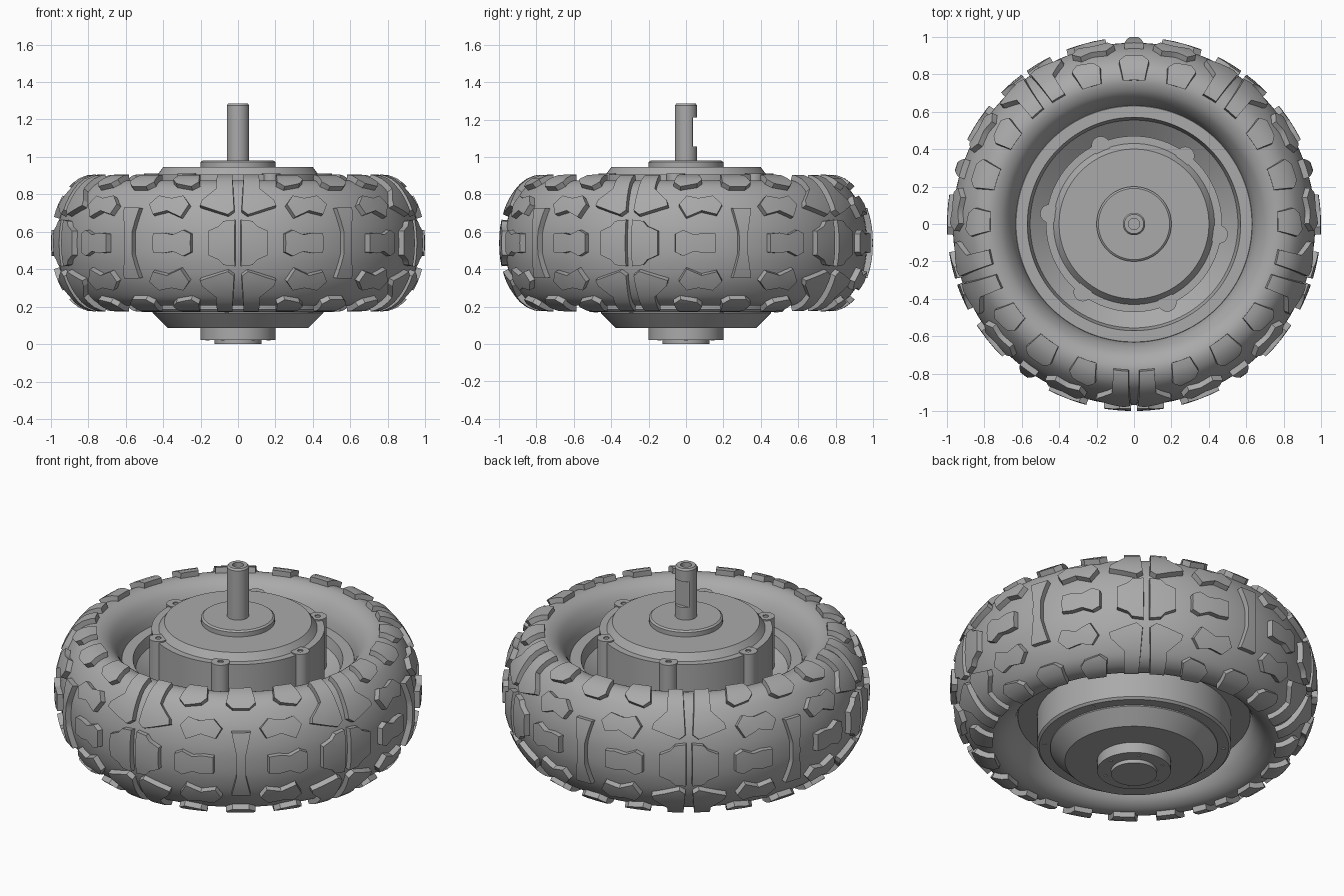
import bpy, bmesh, math
from mathutils import Vector

cube = bpy.data.objects.get("Cube")
if cube:
    bpy.data.objects.remove(cube, do_unlink=True)

MID = 0.54  # height of the wheel's middle plane

grey = bpy.data.materials.new("plain_grey")
grey.use_nodes = True
grey.diffuse_color = (0.4, 0.4, 0.4, 1)
grey.node_tree.nodes["Principled BSDF"].inputs["Base Color"].default_value = (0.4, 0.4, 0.4, 1)


def finish(name, bm, angle=30):
    bmesh.ops.recalc_face_normals(bm, faces=bm.faces)
    mesh = bpy.data.meshes.new(name)
    bm.to_mesh(mesh)
    bm.free()
    mesh.materials.append(grey)
    ob = bpy.data.objects.new(name, mesh)
    bpy.context.collection.objects.link(ob)
    bpy.ops.object.select_all(action='DESELECT')
    ob.select_set(True)
    bpy.context.view_layer.objects.active = ob
    bpy.ops.object.shade_smooth_by_angle(angle=math.radians(angle))
    return ob


def add_lathe(bm, profile, steps=96, center=(0, 0), closed=False):
    """Spin (radius, z) points around a vertical axis."""
    cx, cy = center
    vs = [bm.verts.new((cx + r, cy, z)) for r, z in profile]
    es = [bm.edges.new(p) for p in zip(vs, vs[1:])]
    if closed:
        es.append(bm.edges.new((vs[-1], vs[0])))
    bmesh.ops.spin(bm, geom=vs + es, cent=(cx, cy, 0), axis=(0, 0, 1),
                   angle=math.tau, steps=steps, use_merge=True)
    bmesh.ops.remove_doubles(bm, verts=bm.verts, dist=1e-5)


def lathe(name, profile, **kw):
    bm = bmesh.new()
    add_lathe(bm, profile, **kw)
    return finish(name, bm)


def smooth_path(pts, n=8):
    """Catmull-Rom curve through the points."""
    p = [Vector(q) for q in pts]
    out = []
    for i in range(1, len(p) - 2):
        a, b, c, d = p[i - 1:i + 3]
        for k in range(n):
            t = k / n
            out.append(0.5 * (2 * b + (c - a) * t + (2 * a - 5 * b + 4 * c - d) * t ** 2
                              + (3 * b - a - 3 * c + d) * t ** 3))
    return out + [p[-2]]


# Tyre carcass: half section from crown to bead, mirrored about the middle plane
half = smooth_path([(0.96, -0.1), (0.968, 0), (0.96, 0.1), (0.93, 0.2), (0.875, 0.285),
                    (0.82, 0.325), (0.76, 0.333), (0.70, 0.305), (0.655, 0.245),
                    (0.63, 0.17), (0.62, 0.1)])
section = [(r, MID - h) for r, h in reversed(half[1:])] + [(r, MID + h) for r, h in half]
lathe("tyre", section, closed=True, steps=120)


def on_tyre(angle, s, lift):
    """Point at an angle, an arc length s from the crown, and a height off the rubber."""
    left = abs(s)
    for a, b in zip(half, half[1:]):
        step = (b - a).length
        if left <= step:
            break
        left -= step
    d = (b - a).normalized()
    q = a + d * left + Vector((d.y, -d.x)) * lift
    t = math.radians(angle - 90)
    return (q.x * math.cos(t), q.x * math.sin(t), MID + math.copysign(q.y, s))


def add_knob(bm, outline):
    """Raised block: cut the flat outline into strips, extrude, wrap onto the tyre."""
    kb = bmesh.new()
    kb.faces.new([kb.verts.new((a, s * 100, 0)) for a, s in outline])
    for axis in (Vector((1, 0, 0)), Vector((0, 1, 0))):
        for k in range(-48, 420, 4):
            if any(v.co.dot(axis) < k for v in kb.verts) and any(v.co.dot(axis) > k for v in kb.verts):
                bmesh.ops.bisect_plane(kb, geom=kb.verts[:] + kb.edges[:] + kb.faces[:],
                                       plane_co=axis * k, plane_no=axis)
    mid = sum((v.co for v in kb.verts), Vector()) / len(kb.verts)
    res = bmesh.ops.extrude_face_region(kb, geom=kb.faces[:], use_keep_orig=True)
    for v in kb.verts:
        v.co.z = -0.012
    for v in res["geom"]:
        if isinstance(v, bmesh.types.BMVert):
            v.co = mid + (v.co - mid) * 0.95
            v.co.z = 0.031
    kb.verts.index_update()
    new = [bm.verts.new(on_tyre(v.co.x, v.co.y / 100, v.co.z)) for v in kb.verts]
    for f in kb.faces:
        bm.faces.new([new[v.index] for v in f.verts])
    kb.free()


def both_ends(pts):
    return pts + [(a, -s) for a, s in reversed(pts)]


# Tread outlines in (degrees, arc length); the pattern repeats five times
crown_pair = both_ends([(0.8, .125), (4.5, .118), (6, .09), (9.5, .065)])
crown_waisted = both_ends([(14.5, .05), (17, .07), (20.5, .045), (24, .055), (27.5, .05)])
cross_bar = both_ends([(34.5, .06), (32.8, .19), (39.2, .19), (37.5, .06)])
outer_block = [(15.5, .2), (18, .25), (22, .235), (27, .25), (30, .2), (28, .145), (23, .165), (18, .13)]
shoulder_pair = [(1, .165), (3, .14), (12.5, .19), (12, .22), (7.5, .29), (8, .42), (2, .42)]
shoulder_small = [(13.5, .33), (16, .30), (22, .32), (24, .35), (23, .43), (15, .43)]
shoulder_mid = [(30.5, .33), (33, .3), (39, .3), (41.5, .33), (40.5, .43), (31.5, .43)]


def tread_row(name, outline, mirror_angle, mirror_side):
    bm = bmesh.new()
    for turn in range(5):
        for m in ((1, -1) if mirror_angle else (1,)):
            for side in ((1, -1) if mirror_side else (1,)):
                add_knob(bm, [(72 * turn + m * a, side * s) for a, s in outline])
    finish(name, bm, 35)


tread_row("tread_crown_pairs", crown_pair, True, False)
tread_row("tread_crown_waisted", crown_waisted, True, False)
tread_row("tread_cross_bars", cross_bar, False, False)
tread_row("tread_outer_blocks", outer_block, True, True)
tread_row("tread_shoulder_pairs", shoulder_pair, True, True)
tread_row("tread_shoulder_small", shoulder_small, True, True)
tread_row("tread_shoulder_mid", shoulder_mid, False, True)

# Rim: flat flanges with a dished recess on the upper side
lathe("rim", [(0.45, .36), (0.63, .36), (0.645, .38), (0.645, .70), (0.63, .72),
              (0.57, .72), (0.555, .66), (0.45, .58)], closed=True)

# Motor body: lower drum with stepped cone, upper housing with chamfered cover
lathe("lower_drum", [(0, .085), (.375, .085), (.455, .165), (.455, .172), (.515, .172),
                     (.527, .184), (.527, .45), (0, .45)])
lathe("upper_housing", [(0, .55), (.47, .55), (.47, .905), (.43, .905), (.40, .945), (0, .945)])
lathe("top_boss", [(0, .94), (.2, .94), (.2, .972), (.19, .98), (0, .98)])
lathe("bottom_boss", [(0, .1), (.2, .1), (.2, .022), (.125, .022), (.125, 0), (0, 0)])


def ring_of(name, count, start, radius, profile, steps=16):
    bm = bmesh.new()
    for k in range(count):
        t = math.radians(start + 360 * k / count)
        add_lathe(bm, profile, steps=steps, closed=True,
                  center=(radius * math.cos(t), radius * math.sin(t)))
    finish(name, bm)


# Bolt lugs around the housing, and screws beneath
ring_of("bolt_lugs", 6, 53, .455, [(.016, .89), (.016, .912), (.05, .912), (.05, .55), (.016, .55)])
ring_of("drum_screws", 6, 23, .487, [(.001, .168), (.012, .168), (.012, .2), (.001, .2)], 12)
ring_of("boss_screws", 6, 0, .163, [(.001, .018), (.01, .018), (.01, .05), (.001, .05)], 12)

# Shaft: hollow-ended, with a flat milled on the back
bm = bmesh.new()
N = 40
levels = [(.06, .95, 0), (.06, 1.055, 0), (.06, 1.055, 1), (.06, 1.21, 1), (.06, 1.21, 0),
          (.06, 1.275, 0), (.052, 1.285, 0), (.03, 1.285, 0), (.03, 1.2, 0)]
rings = []
for r, z, cut in levels:
    ring = []
    for k in range(N):
        t = math.tau * k / N
        y = r * math.sin(t)
        ring.append(bm.verts.new((r * math.cos(t), min(y, .038) if cut else y, z)))
    rings.append(ring)
for lo, hi in zip(rings, rings[1:]):
    for k in range(N):
        j = (k + 1) % N
        bm.faces.new((lo[k], lo[j], hi[j], hi[k]))
bm.faces.new(rings[-1])
bm.faces.new(rings[0])
bmesh.ops.dissolve_degenerate(bm, dist=1e-5, edges=bm.edges)
finish("shaft", bm)
